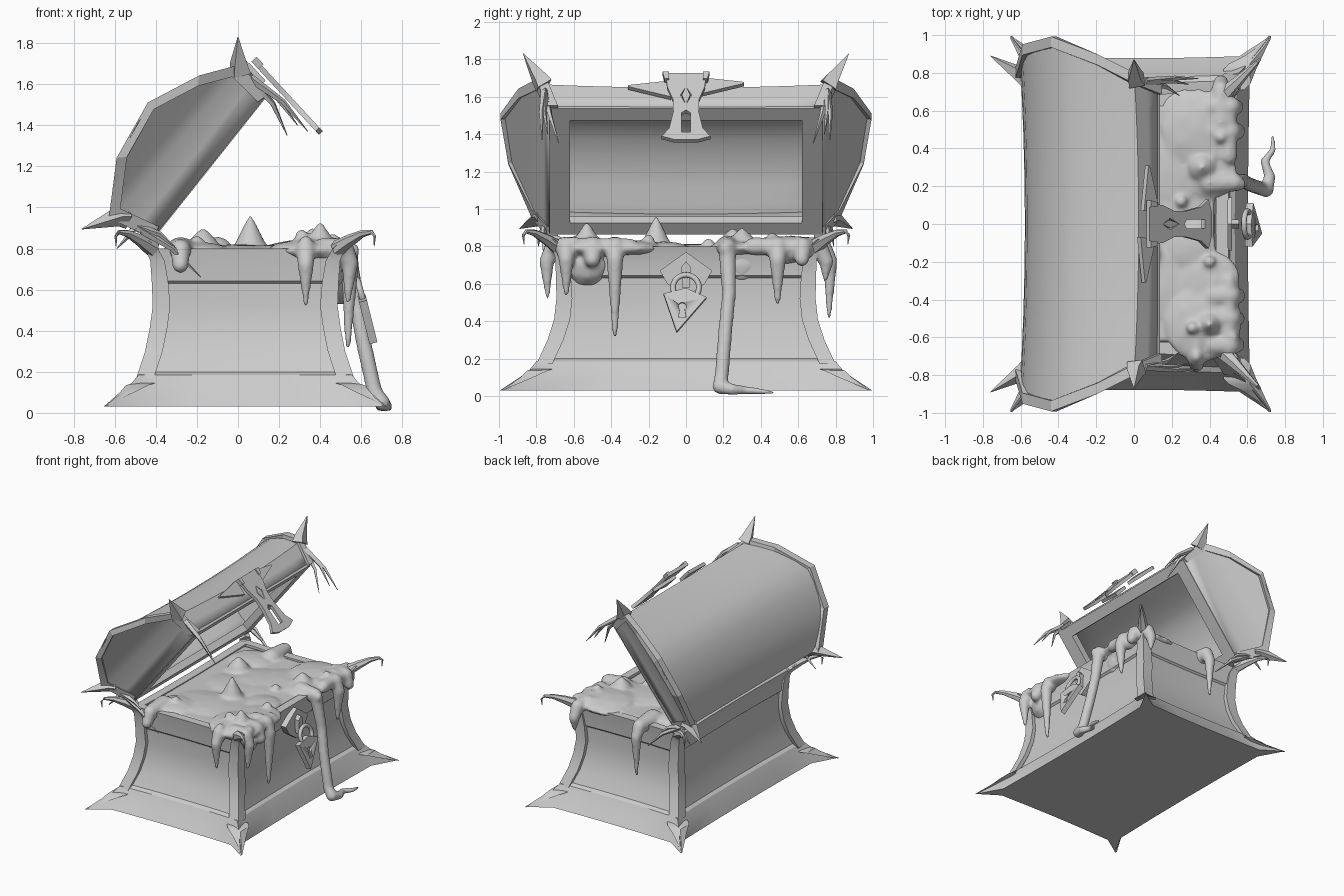
import bpy, bmesh, math, random
from mathutils import Vector as V, Matrix

random.seed(4)
if "Cube" in bpy.data.objects:
    bpy.data.objects.remove(bpy.data.objects["Cube"])

grey = bpy.data.materials.new("plain_grey")
grey.use_nodes = True
grey.diffuse_color = (0.6, 0.6, 0.6, 1)
grey.node_tree.nodes["Principled BSDF"].inputs["Base Color"].default_value = (0.6, 0.6, 0.6, 1)
CX = 0.035  # chest centre along x


def finish(name, bm, angle=30):
    bmesh.ops.recalc_face_normals(bm, faces=bm.faces)
    me = bpy.data.meshes.new(name)
    bm.to_mesh(me)
    bm.free()
    me.materials.append(grey)
    ob = bpy.data.objects.new(name, me)
    bpy.context.collection.objects.link(ob)
    bpy.ops.object.select_all(action='DESELECT')
    ob.select_set(True)
    bpy.context.view_layer.objects.active = ob
    bpy.ops.object.shade_smooth_by_angle(angle=math.radians(angle))
    return ob


def loft(bm, rings, closed=True, caps=True):
    rows = [[bm.verts.new(p) for p in r] for r in rings]
    n = len(rows[0])
    for a, b in zip(rows, rows[1:]):
        for i in range(n if closed else n - 1):
            j = (i + 1) % n
            bm.faces.new((a[i], a[j], b[j], b[i]))
    if caps:
        bm.faces.new(rows[0])
        bm.faces.new(rows[-1])
    return rows


def spike(bm, path, radii, sides=4):
    """Tapered tube through a path."""
    pts = [V(p) for p in path]
    rings = []
    for i, p in enumerate(pts):
        t = (pts[min(i + 1, len(pts) - 1)] - pts[max(i - 1, 0)]).normalized()
        a = t.cross(V((0.3, 0.2, 1) if abs(t.z) < 0.9 else (1, 0, 0))).normalized()
        b = t.cross(a)
        rings.append([p + radii[i] * (a * math.cos(k * math.tau / sides) + b * math.sin(k * math.tau / sides))
                      for k in range(sides)])
    loft(bm, rings)


def prism(name, outline, origin, ax, ay, depth):
    """Extruded flat outline on the plane of ax and ay."""
    ax, ay, o = V(ax).normalized(), V(ay).normalized(), V(origin)
    d = ax.cross(ay) * depth
    base = [o + ax * a + ay * b for a, b in outline]
    bm = bmesh.new()
    loft(bm, [base, [p + d for p in base]])
    return finish(name, bm)


def cut(target, cutter):
    cutter.hide_render = True
    cutter.hide_viewport = True
    m = target.modifiers.new("hole", 'BOOLEAN')
    m.object = cutter
    m.operation = 'DIFFERENCE'
    m.solver = 'EXACT'


# Chest body: flared shell with stepped trim and a sunken inside
def ring(z, hx, hy, flare):
    pts = []
    for k in range(4):
        a, b = (hx, hy) if k % 2 == 0 else (hy, hx)
        rot = Matrix.Rotation(k * math.pi / 2, 3, 'Z')
        for t in (-0.9, -0.45, 0, 0.45, 0.9):
            pts.append(rot @ V((a - 0.012 * (1 - t * t), t * b, z)))
        pts.append(rot @ V((a + flare, b + flare, z)))
    return [p + V((CX, 0, 0)) for p in pts]


body = [(.03, .58, .89, .105), (.13, .54, .82, .025), (.185, .51, .79, .01), (.2, .485, .76, 0),
        (.3, .455, .71, 0), (.41, .435, .675, 0), (.52, .425, .665, 0), (.63, .43, .668, 0),
        (.643, .446, .682, 0), (.72, .45, .688, 0), (.8, .475, .7, .01), (.8, .41, .635, 0), (.68, .4, .625, 0)]
bm = bmesh.new()
loft(bm, [ring(*r) for r in body])
finish("chest_body", bm)

# Corner posts, pointed feet and curled horns: z, x, y, strip width
post = [(.17, .53, .8, .085), (.3, .487, .74, .085), (.41, .465, .705, .085), (.52, .45, .693, .085),
        (.64, .455, .695, .08), (.74, .462, .7, .07), (.8, .485, .72, .06), (.84, .515, .75, .045)]
foot = [(.03, .69, .995, .012), (.06, .655, .94, .03), (.1, .61, .885, .07), (.135, .58, .85, .11), (.145, .55, .82, .11)]


def corner(bm, levels, sx, sy):
    loft(bm, [[V((CX + sx * (x - a * w), sy * (y - b * w), z))
               for a, b in ((0, 0), (1, 0), (1, .38), (.38, 1), (0, 1))] for z, x, y, w in levels])


for sx in (1, -1):
    for sy in (1, -1):
        bm = bmesh.new()
        corner(bm, post, sx, sy)
        corner(bm, foot, sx, sy)
        horn = [(.45, .69, .8), (.51, .75, .84), (.57, .81, .872), (.615, .855, .88), (.63, .87, .86), (.628, .865, .81)]
        spike(bm, [(CX + sx * x, sy * y, z) for x, y, z in horn], [.042, .03, .018, .011, .008, .002], 6)
        finish("corner_post_" + ("front" if sx > 0 else "back") + ("_left" if sy > 0 else "_right"), bm)

# Lid frame: w runs from hinge to lip, n points out of the mouth
TILT = math.radians(51.5)
HINGE = V((-.405, 0, .862))
DU = V((math.cos(TILT), 0, math.sin(TILT)))
DN = V((-math.sin(TILT), 0, math.cos(TILT)))
profile = [(-.435, 0), (-.45, .1), (-.49, .225), (-.415, .28), (-.33, .335), (-.245, .373), (-.15, .402),
           (-.05, .42), (.05, .42), (.14, .395), (.22, .355), (.3, .31), (.38, .255), (.455, .195), (.445, .1), (.435, 0)]


def lid_point(w, y, n):
    return HINGE + DU * (.435 + w) + DN * n + V((0, y, 0))


def lid_end(n):
    return .73 + .06 * min(n / .2, 1) + .19 * max(0, (n - .2) / .22)


# Lid shell with closed ends, sagging towards the middle
bm = bmesh.new()
rows = []
for k in range(-5, 6):
    v = k / 5
    sag = .012 + .03 * (1 - v * v)
    rows.append([lid_point(w * .985, v * lid_end(n), n - sag * min(n / .15, 1)) for w, n in profile])
rows = loft(bm, rows, closed=False, caps=False)
last = len(profile) - 1
for r in (rows[0], rows[-1]):
    for i in range(last // 2):
        bm.faces.new([r[i], r[i + 1], r[last - i - 1], r[last - i]])
lid = finish("lid_shell", bm, 25)
sol = lid.modifiers.new("thickness", 'SOLIDIFY')
sol.thickness = .06
sol.offset = -1

# Faceted lid end frames, horns and claws
for sy in (1, -1):
    side = "left" if sy > 0 else "right"
    bm = bmesh.new()
    rings = []
    for i in (0, 2, 5, 8, 11, 13, 15):
        w, n = profile[i]
        rings.append([lid_point(w * s, sy * (lid_end(n) + d), .12 + (n - .12) * s)
                      for s, d in ((1.035, .012), (1.035, -.045), (.94, -.045), (.89, .012))])
    loft(bm, rings)
    finish("lid_end_frame_" + side, bm, 15)
    bm = bmesh.new()
    for s, tip in ((1, (.0, .87, 1.83)), (-1, (-.76, .89, .895))):
        a = lid_point(s * .45, sy * .76, .17)
        b = lid_point(s * .475, sy * .785, .2)
        spike(bm, [a, b, (tip[0], sy * tip[1], tip[2])], [.06, .048, .002], 4)
    finish("lid_horns_" + side, bm)
    bm = bmesh.new()
    front = [(.24, .68, 1.35), (.29, .74, 1.4), (.34, .77, 1.37)]
    back = [(-.18, .74, .66), (-.3, .75, .8), (-.59, .79, .8)]
    for root, tips in (((.06, .755, 1.63), front), ((-.5, .755, .91), back)):
        for t in tips:
            p, q = V((root[0], sy * root[1], root[2])), V((t[0], sy * t[1], t[2]))
            spike(bm, [p, p.lerp(q, .5) + V((.02, sy * .01, .015)), q], [.022, .013, .002], 4)
    finish("lid_claws_" + side, bm)

bm = bmesh.new()
loft(bm, [[lid_point(x * a, y * b, n) for x, y in ((1, 1), (1, -1), (-1, -1), (-1, 1))]
          for a, b, n in ((.43, .73, .03), (.43, .73, -.005), (.35, .62, -.005), (.35, .62, .05), (.43, .73, .03))],
     caps=False)
finish("lid_mouth_frame", bm)

# Hasp on the lid lip, with slot, gem, side wings and end blocks
Y, DOWN = (0, 1, 0), (.68, 0, -.735)
TOP = V((.065, 0, 1.71))
right = [(.11, 0), (.1, .1), (.07, .19), (.068, .28), (.09, .4), (.13, .46), (.06, .485)]
hasp = prism("hasp", right + [(-a, b) for a, b in reversed(right)], TOP, Y, DOWN, -.025)
BEHIND = TOP - V((.05, 0, .046))
slot = [(-.025, .29), (0, .27), (.025, .29), (.025, .43), (-.025, .43)]
cut(hasp, prism("slot_cutter", slot, BEHIND, Y, DOWN, -.15))
cut(hasp, prism("gem_cutter", [(0, .1), (.03, .16), (0, .23), (-.03, .16)], BEHIND, Y, DOWN, -.15))
prism("hasp_gem", [(0, .1), (.022, .16), (0, .23), (-.022, .16)], TOP, Y, DOWN, -.025)
for s in (1, -1):
    prism("hasp_wing", [(s * .07, .0), (s * .31, .035), (s * .31, .045), (s * .08, .12)],
          TOP - V((.03, 0, .022)), Y, DOWN, -s * .025)
    prism("hasp_block", [(s * .09, .0), (s * .125, .0), (s * .115, .05), (s * .09, .05)],
          TOP, Y, DOWN, -.035)

# Lock plate, ring and hanging padlock
Z = (0, 0, 1)
prism("lock_plate", [(0, .77), (.14, .67), (.1, .6), (0, .53), (-.1, .6), (-.14, .67)], (.475, 0, 0), Y, Z, .045)
prism("lock_stud", [(0, .72), (.025, .69), (.02, .58), (-.02, .58), (-.025, .69)], (.515, 0, 0), Y, Z, .04)
bpy.ops.mesh.primitive_torus_add(major_radius=.07, minor_radius=.015, major_segments=20, minor_segments=8,
                                 location=(.6, 0, .58), rotation=(0, math.radians(75), 0))
shackle = bpy.context.object
shackle.name = "padlock_shackle"
shackle.data.materials.append(grey)
bpy.ops.object.shade_smooth()
LEAN = (-.25, 0, 1)
padlock = prism("padlock", [(-.12, .21), (0, .24), (.11, .19), (-.05, 0)], (.64, 0, .335), Y, LEAN, .04)
hole = [(.022 * math.sin(a), .145 + .022 * math.cos(a)) for a in [k * .5 - 2.5 for k in range(11)]]
cut(padlock, prism("keyhole_cutter", hole + [(.02, .085), (-.02, .085)], (.665, -.02, .335), Y, LEAN, .1))

# Slime: overlapping blobs fused into one smooth skin
bm = bmesh.new()


def blob(x, y, z, r, squash=1.0):
    m = Matrix.Translation((x, y, z)) @ Matrix.Diagonal((r, r, r * squash, 1))
    bmesh.ops.create_icosphere(bm, subdivisions=2, radius=1, matrix=m)


def drip(path, radii):
    for i in range(len(path) - 1):
        a, b = V(path[i]), V(path[i + 1])
        steps = max(3, int((b - a).length / .018))
        for k in range(steps + 1):
            blob(*a.lerp(b, k / steps), radii[i] + (radii[i + 1] - radii[i]) * k / steps)


bmesh.ops.create_cube(bm, size=1, matrix=Matrix.Translation((.025, 0, .745)) @ Matrix.Diagonal((.8, 1.25, .1, 1)))
# Broad mounds
for i in range(12):
    blob(random.uniform(-.2, .2), random.uniform(-.42, .42), .785, random.uniform(.15, .22), .17)
for x, y, r in ((.34, .5, .22), (.27, .58, .14), (.4, .27, .15), (.36, -.52, .22), (.4, -.3, .17), (.3, -.12, .14),
                (-.2, -.5, .16), (-.2, .45, .16)):
    blob(x, y, .79, r, .26)
# Soft peaks and bubbles
for x, y, z in ((.06, -.16, .95), (.4, -.53, .92), (-.17, .25, .89), (.36, .3, .89)):
    drip([(x, y, .7), (x, y, .8), (x, y, z)], [.13, .08, .014])
for x, y, z in ((.46, .46, .84), (.25, .12, .81), (.4, -.2, .83), (.31, -.55, .86), (.33, -.7, .83), (.52, -.6, .82),
                (-.2, -.5, .83), (.56, .21, .79)):
    blob(x, y, z, .035)
# Curtains over the front lip, then drips with y, lowest z, width
for y0, y1 in ((-.66, -.3), (.36, .64)):
    drip([(.42, y0, .79), (.42, y1, .79)], [.05, .05])
    drip([(.5, y0, .8), (.5, y1, .8)], [.05, .045])
for y, low, w in ((-.64, .55, .044), (-.38, .33, .047), (-.5, .75, .045), (.49, .5, .047), (.62, .74, .04)):
    drip([(.42, y, .79), (.51, y, .795), (.545, y, .73), (.535, y, low)], [.065, .058, w, .017])
# Drips over both ends: x, y, lowest z
for x, y, low in ((.33, -.735, .53), (-.28, -.735, .69), (-.1, .76, .42), (.46, .74, .62)):
    s = math.copysign(1, y)
    drip([(x, y - s * .2, .78), (x, y - s * .03, .795), (x, y + s * .01, .72), (x, y + s * .005, low)], [.08, .052, .042, .014])
# Long tendril reaching the floor
drip([(.4, .22, .79), (.53, .22, .795), (.575, .23, .55), (.61, .21, .35), (.665, .19, .1), (.7, .18, .05),
      (.72, .25, .035), (.69, .33, .03), (.735, .39, .025), (.735, .46, .02)],
     [.07, .05, .04, .04, .04, .042, .032, .024, .02, .014])
slime = finish("slime", bm, 180)
re = slime.modifiers.new("fuse", 'REMESH')
re.mode = 'VOXEL'
re.voxel_size = .011
re.use_smooth_shade = True
sm = slime.modifiers.new("soften", 'SMOOTH')
sm.iterations = 12
